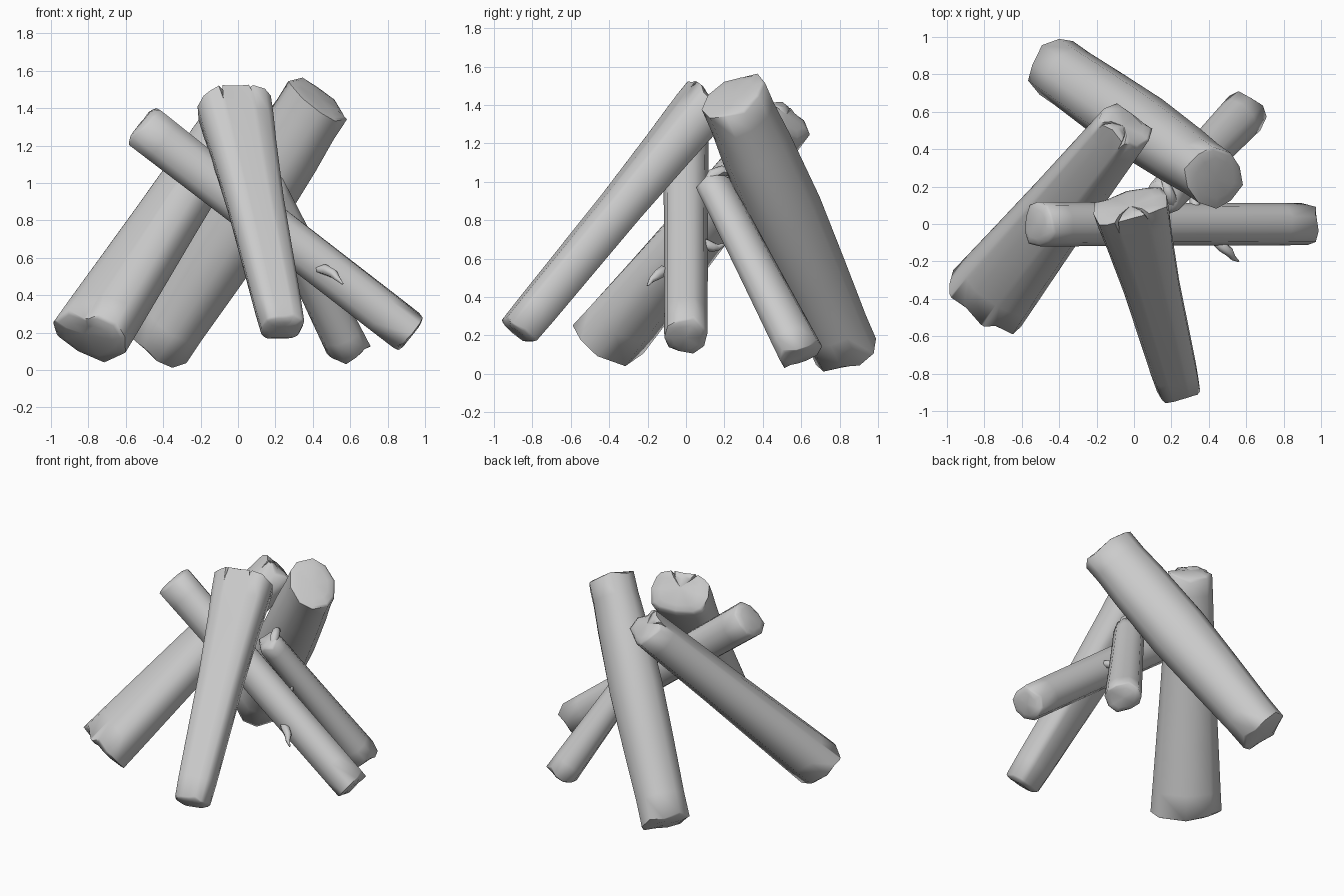
import bpy, bmesh, math, random
from mathutils import Vector

if "Cube" in bpy.data.objects:
    bpy.data.objects.remove(bpy.data.objects["Cube"])


def finish(name, bm, angle):
    bmesh.ops.recalc_face_normals(bm, faces=bm.faces)
    me = bpy.data.meshes.new(name)
    bm.to_mesh(me)
    bm.free()
    ob = bpy.data.objects.new(name, me)
    bpy.context.collection.objects.link(ob)
    bpy.ops.object.select_all(action='DESELECT')
    ob.select_set(True)
    bpy.context.view_layer.objects.active = ob
    bpy.ops.object.shade_smooth_by_angle(angle=math.radians(angle))
    return ob


def bridge(bm, a, b):
    n = len(a)
    for i in range(n):
        bm.faces.new((a[i], a[(i + 1) % n], b[(i + 1) % n], b[i]))


def log(name, low, high, low_size, high_size, seed, angles=range(0, 360, 36),
        tilt=(0, 0), ragged=0.025, notches=(), rough=0.06, square=0.9, bulge=0.98):
    """Log from low to high; sizes are half widths (sideways, upward/outward)."""
    rnd = random.Random(seed)
    low, high = Vector(low), Vector(high)
    axis = (high - low).normalized()
    side = axis.cross(Vector((0, 0, 1))).normalized()
    up = side.cross(axis)
    # columns of the bark; a notch adds a narrow split at the upper rim
    cols = [(a, 0) for a in angles]
    for a, depth in notches:
        cols += [(a - 3, 0), (a, depth), (a + 3, 0)]
    cols.sort()
    n = len(cols)
    jit = [[1 + rnd.uniform(-rough, rough) for _ in cols] for _ in range(2)]
    rag = [[rnd.uniform(-ragged, ragged) for _ in cols] for _ in range(2)]
    for a, _ in notches:      # keep the bark even around each split
        k = [c[0] for c in cols].index(a)
        for end in jit + rag:
            end[k - 1] = end[k + 1] = end[k]

    def ring(t, scale, shift=0.0, rim=None, rags=1.0):
        vs = []
        for k, (a, depth) in enumerate(cols):
            c, s = math.cos(math.radians(a)), math.sin(math.radians(a))
            j = (jit[0][k] * (1 - t) + jit[1][k] * t) * scale
            w = (low_size[0] * (1 - t) + high_size[0] * t) * j
            h = (low_size[1] * (1 - t) + high_size[1] * t) * j
            off = shift
            if rim is not None:
                off += rags * (rag[rim][k] - (depth if rim else 0)) + tilt[rim] * s * scale
            c = math.copysign(abs(c) ** square, c)
            sq = math.copysign(abs(s) ** square, s)
            vs.append(bm.verts.new(low.lerp(high, t) + side * c * w + up * sq * h + axis * off))
        return vs

    bm = bmesh.new()
    mid = (1 + bulge) / 2
    rings = [ring(0, 0.66, -0.012, 0, 0.2), ring(0, 0.9, 0.0, 0, 0.6), ring(0, 1.0, 0.01, 0),
             ring(0.1, 1.0), ring(0.3, mid), ring(0.55, bulge), ring(0.8, mid), ring(0.92, 1.0),
             ring(1, 1.0, -0.01, 1), ring(1, 0.9, 0.0, 1, 0.6), ring(1, 0.66, 0.012, 1, 0.2)]
    for a, b in zip(rings, rings[1:]):
        bridge(bm, a, b)
    # softly domed ends
    for r in (rings[0], rings[-1]):
        centre = bm.verts.new(sum((v.co for v in r), Vector()) / n)
        for i in range(n):
            bm.faces.new((r[i], r[(i + 1) % n], centre))
    return finish(name, bm, 62)


def twig(name, pts, radii):
    """Small tapering side shoot along a bent path."""
    pts = [Vector(p) for p in pts]
    bm = bmesh.new()
    rings = []
    for i, (p, r) in enumerate(zip(pts, radii)):
        d = (pts[min(i + 1, len(pts) - 1)] - pts[max(i - 1, 0)]).normalized()
        u = d.cross(Vector((0.3, 0.2, 1))).normalized()
        v = d.cross(u)
        rings.append([bm.verts.new(p + (u * math.cos(k * math.tau / 6) + v * math.sin(k * math.tau / 6)) * r)
                      for k in range(6)])
    for a, b in zip(rings, rings[1:]):
        bridge(bm, a, b)
    bm.faces.new(rings[0])
    bm.faces.new(rings[-1])
    return finish(name, bm, 60)


# five leaning logs
log("front_log", (0.24, -0.875, 0.22), (-0.02, 0.105, 1.41), (0.115, 0.10), (0.2, 0.13), 3,
    angles=(0, 30, 50, 90, 130, 150, 180, 215, 240, 270, 300, 325), tilt=(0, 0.04), ragged=0.012,
    notches=((78, 0.05), (108, 0.09)), rough=0.04, square=0.65, bulge=0.93)
log("left_log", (-0.79, -0.41, 0.17), (-0.04, 0.53, 1.32), (0.24, 0.17), (0.15, 0.125), 8,
    angles=(0, 30, 60, 105, 150, 180, 225, 270, 320), ragged=0.03,
    notches=((75, 0.06), (130, 0.05)))
log("back_log", (-0.42, 0.835, 0.11), (0.43, 0.25, 1.445), (0.165, 0.16), (0.155, 0.195), 5,
    ragged=0.02, rough=0.04, bulge=1.14)
log("back_right_log", (0.6, 0.6, 0.1), (0.15, 0.135, 1.0), (0.125, 0.105), (0.10, 0.085), 12)
log("right_log", (0.92, 0.0, 0.195), (-0.515, 0.0, 1.31), (0.115, 0.12), (0.125, 0.125), 7)

# side shoots
shoot = (0.022, 0.03, 0.026, 0.016, 0.005)
twig("lower_twig", [(0.43, -0.09, 0.54), (0.47, -0.12, 0.535), (0.51, -0.15, 0.515),
                    (0.53, -0.18, 0.49), (0.56, -0.2, 0.46)], shoot)
twig("upper_twig", [(0.21, 0.1, 0.98), (0.2, 0.14, 1.04), (0.18, 0.19, 1.06),
                    (0.16, 0.24, 1.04), (0.13, 0.28, 1.0)], shoot)
twig("inner_twig", [(0.33, 0.08, 0.69), (0.325, 0.11, 0.67), (0.32, 0.14, 0.66),
                    (0.31, 0.17, 0.66), (0.3, 0.21, 0.68)], shoot)
